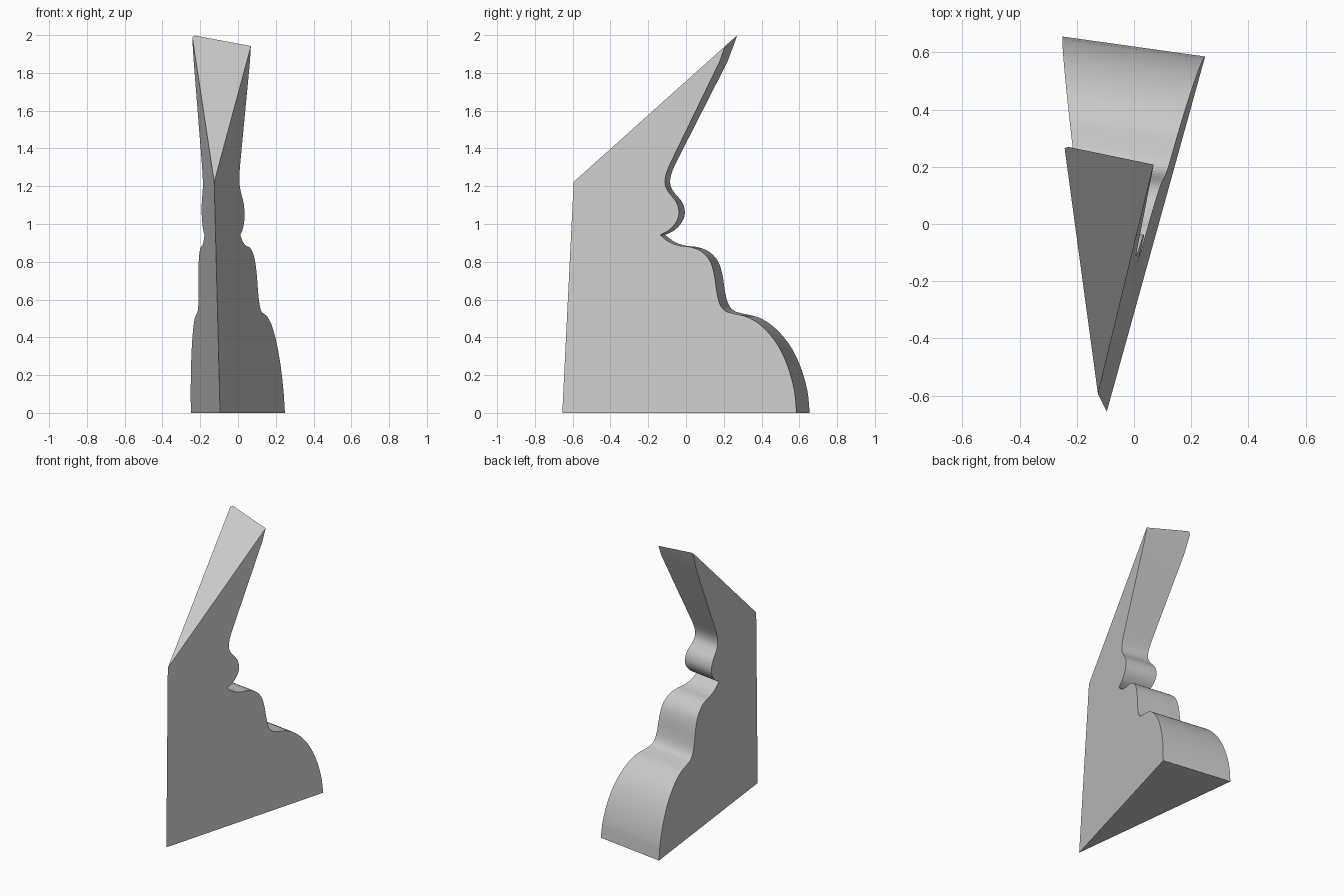
import bpy, bmesh, math
from mathutils import Vector

cube = bpy.data.objects.get("Cube")
if cube:
    bpy.data.objects.remove(cube, do_unlink=True)

SKEW = -0.14  # the moulded back runs slightly forward as x grows


def left_x(y, z):
    return -0.095 - 0.118 * (y + 0.655) - 0.0195 * z


def right_x(y, z):
    return -0.095 + 0.277 * (y + 0.655) - 0.039 * z


def smooth_run(pts, steps=4):
    """Catmull-Rom curve through the points."""
    p = [Vector(q) for q in pts]
    p = [2 * p[0] - p[1]] + p + [2 * p[-1] - p[-2]]
    out = []
    for a, b, c, d in zip(p, p[1:], p[2:], p[3:]):
        for i in range(steps):
            t = i / steps
            out.append(0.5 * (2 * b + (c - a) * t + (2 * a - 5 * b + 4 * c - d) * t * t
                              + (3 * b - a - 3 * c + d) * t ** 3))
    return out + [p[-2]]


# Moulded back edge (y, z), from the floor up to the sharp notch, then to the tip
lower = smooth_run([(0.655, 0), (0.642, 0.12), (0.604, 0.25), (0.545, 0.365), (0.465, 0.455),
                    (0.385, 0.505), (0.305, 0.525), (0.255, 0.54), (0.225, 0.575), (0.207, 0.64),
                    (0.192, 0.735), (0.168, 0.805), (0.12, 0.855), (0.06, 0.878), (0.0, 0.885),
                    (-0.06, 0.905), (-0.11, 0.942)])
upper = smooth_run([(-0.11, 0.942), (-0.06, 0.968), (-0.02, 1.012), (-0.006, 1.06), (-0.02, 1.115),
                    (-0.065, 1.17), (-0.083, 1.21), (-0.079, 1.26), (-0.055, 1.32)])
edge = lower + upper[1:] + [Vector((0.22, 1.86)), Vector((0.302, 2.08))]

# Slide the left-hand edge along the skew to x = 0 and close the outline
outline = [(y - SKEW * left_x(y, z), z) for y, z in edge] + [(-1.0, 2.08), (-1.0, 0.0)]

# Extrude the outline sideways
bm = bmesh.new()
face = bm.faces.new([bm.verts.new((-0.7, y - 0.7 * SKEW, z)) for y, z in outline])
ext = bmesh.ops.extrude_face_region(bm, geom=[face])
bmesh.ops.translate(bm, vec=(1.4, 1.4 * SKEW, 0),
                    verts=[v for v in ext["geom"] if isinstance(v, bmesh.types.BMVert)])
bmesh.ops.recalc_face_normals(bm, faces=bm.faces)


def slice_off(point, normal):
    """Cut away the side the normal points to and cap the cut."""
    geom = bm.verts[:] + bm.edges[:] + bm.faces[:]
    cut = bmesh.ops.bisect_plane(bm, geom=geom, dist=1e-6, plane_co=point,
                                 plane_no=normal, clear_outer=True)
    rim = [e for e in cut["geom_cut"] if isinstance(e, bmesh.types.BMEdge)]
    bmesh.ops.edgenet_fill(bm, edges=rim)
    bmesh.ops.recalc_face_normals(bm, faces=bm.faces)


# Two side planes that meet in the front edge, the sloping top and the clipped tip
slice_off((left_x(0, 0), 0, 0), (-1, -0.118, -0.0195))
slice_off((right_x(0, 0), 0, 0), (1, -0.277, 0.039))
slice_off((0, -0.592, 1.225), (0, -0.897, 1))
slice_off((-0.241, 0.260, 1.989), (-0.442, 0.287, 0.3))

mesh = bpy.data.meshes.new("wedge_block")
bm.to_mesh(mesh)
bm.free()
block = bpy.data.objects.new("wedge_block", mesh)
bpy.context.collection.objects.link(block)

# Plain grey
mat = bpy.data.materials.new("grey")
mat.use_nodes = True
grey = (0.6, 0.6, 0.6, 1)
mat.diffuse_color = grey
mat.node_tree.nodes["Principled BSDF"].inputs["Base Color"].default_value = grey
mesh.materials.append(mat)

bpy.ops.object.select_all(action="DESELECT")
block.select_set(True)
bpy.context.view_layer.objects.active = block
bpy.ops.object.shade_smooth_by_angle(angle=math.radians(30))
